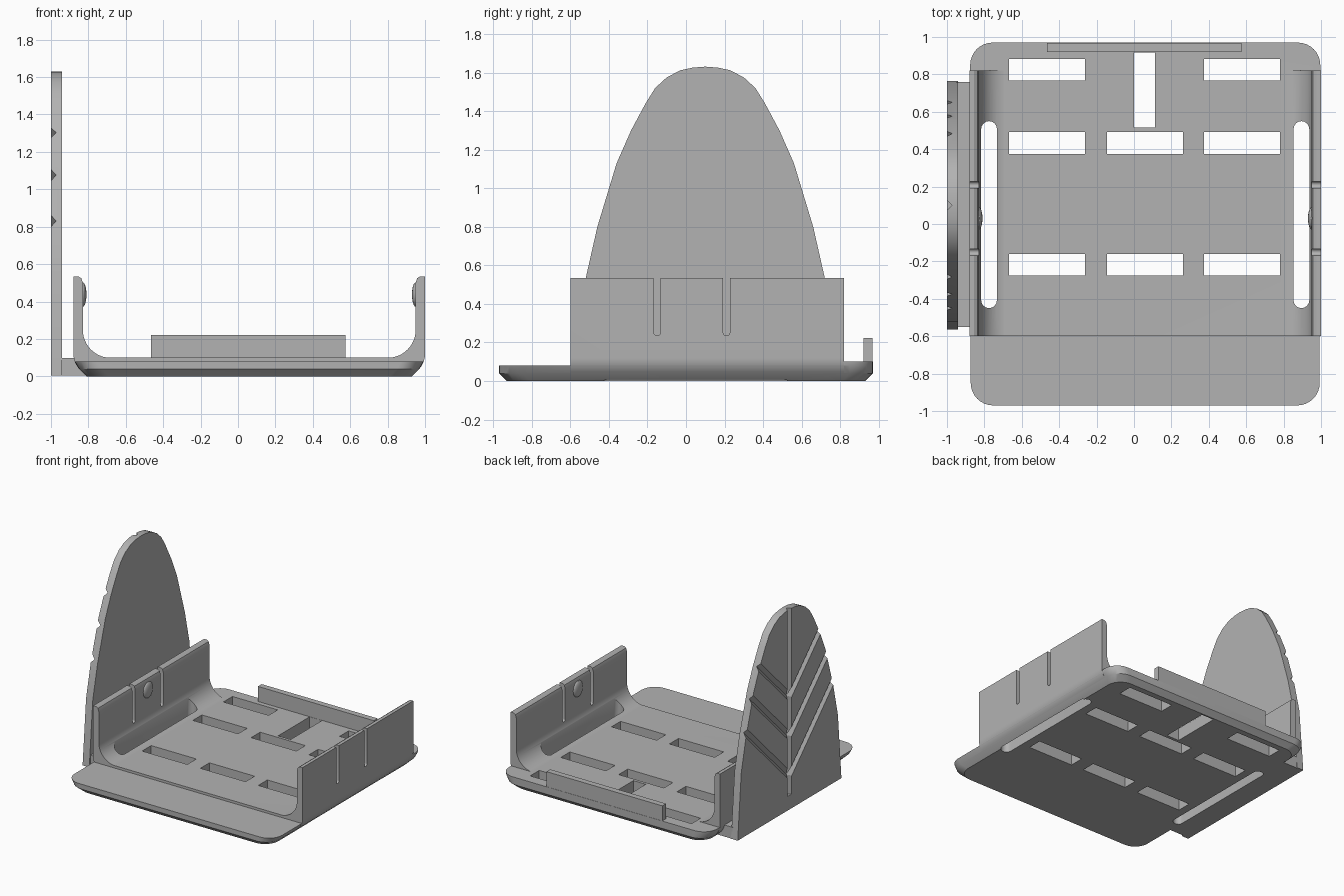
import bpy, bmesh, math
from mathutils import Matrix, Vector

cube = bpy.data.objects.get("Cube")
if cube:
    bpy.data.objects.remove(cube, do_unlink=True)

grey = bpy.data.materials.new("plain grey")
grey.use_nodes = True
COLOUR = (0.45, 0.45, 0.45, 1)
grey.diffuse_color = COLOUR
grey.node_tree.nodes["Principled BSDF"].inputs["Base Color"].default_value = COLOUR

CX = 0.06      # tray centre in x
HALF = 0.94    # tray half width
FIN_Y = 0.1    # fin centre in y


def finish(name, bm):
    bmesh.ops.recalc_face_normals(bm, faces=bm.faces)
    mesh = bpy.data.meshes.new(name)
    bm.to_mesh(mesh)
    bm.free()
    mesh.materials.append(grey)
    obj = bpy.data.objects.new(name, mesh)
    bpy.context.collection.objects.link(obj)
    return obj


def loft(name, rings):
    """Solid through matching closed rings of 3D points."""
    bm = bmesh.new()
    loops = [[bm.verts.new(p) for p in ring] for ring in rings]
    n = len(loops[0])
    for low, high in zip(loops, loops[1:]):
        for i in range(n):
            j = (i + 1) % n
            bm.faces.new((low[i], low[j], high[j], high[i]))
    bm.faces.new(loops[0])
    bm.faces.new(loops[-1])
    return finish(name, bm)


def prism(name, outline, axis, a, b):
    """Extrude a 2D outline along an axis from a to b."""
    place = {"x": lambda p, t: (t, p[0], p[1]),
             "y": lambda p, t: (p[0], t, p[1]),
             "z": lambda p, t: (p[0], p[1], t)}[axis]
    return loft(name, [[place(p, t) for p in outline] for t in (a, b)])


def box(name, x0, x1, y0, y1, z0, z1):
    return prism(name, [(x0, y0), (x1, y0), (x1, y1), (x0, y1)], "z", z0, z1)


def arc(cx, cy, r, start, end, steps=8):
    angles = [math.radians(start + (end - start) * i / steps) for i in range(steps + 1)]
    return [(cx + r * math.cos(a), cy + r * math.sin(a)) for a in angles]


def capsule(cx, low, high, r):
    return arc(cx, high - r, r, 0, 180) + arc(cx, low + r, r, 180, 360)


def rounded(hx, hy, r):
    pts = []
    for k, (sx, sy) in enumerate([(1, 1), (-1, 1), (-1, -1), (1, -1)]):
        pts += arc(sx * (hx - r), sy * (hy - r), r, 90 * k, 90 * k + 90)
    return pts


def combine(target, tool, operation):
    mod = target.modifiers.new("Combine", "BOOLEAN")
    mod.operation = operation
    mod.solver = "EXACT"
    mod.object = tool
    bpy.context.view_layer.objects.active = target
    bpy.ops.object.modifier_apply(modifier=mod.name)
    bpy.data.objects.remove(tool, do_unlink=True)


def smooth(obj):
    bpy.ops.object.select_all(action="DESELECT")
    obj.select_set(True)
    bpy.context.view_layer.objects.active = obj
    bpy.ops.object.shade_smooth_by_angle(angle=math.radians(28))


# Base plate: rounded corners and a chamfered underside
rings = []
for z, in_x, in_y in [(0, 0.07, 0.04), (0.04, 0.03, 0), (0.08, 0.007, 0), (0.1, 0.004, 0)]:
    rings.append([(CX + x, y, z) for x, y in rounded(HALF - in_x, 0.97 - in_y, 0.12)])
tray = loft("tray", rings)
combine(tray, box("front_step", -2, 2, -2, -0.6, 0.08, 1), "DIFFERENCE")

# Side walls with a fillet to the floor and a rounded foot
for s in (-1, 1):
    profile = [(HALF, 0.535), (HALF - 0.025, 0.535), (HALF - 0.042, 0.525), (HALF - 0.05, 0.5)]
    profile += arc(HALF - 0.2, 0.249, 0.15, 0, -90, 12)
    profile += [(HALF - 0.2, 0.05)]
    profile += arc(HALF - 0.12, 0.12, 0.12, -45, 0)
    wall = prism("wall", [(CX + s * u, z) for u, z in profile], "y", -0.6, 0.82)
    for y in (-0.15, 0.21):
        slit = prism("slit", capsule(y, 0.235, 0.7, 0.0175), "x",
                     CX + s * 0.8, CX + s * 1.1)
        combine(wall, slit, "DIFFERENCE")
    combine(tray, wall, "UNION")

# Bridge to the fin and the rear lip
combine(tray, box("bridge", -0.95, -0.78, -0.55, 0.76, 0.004, 0.098), "UNION")
combine(tray, box("rear_lip", -0.465, 0.575, 0.92, 0.968, 0.08, 0.222), "UNION")

# Floor openings
for y in (0.825, 0.433, -0.218):
    for x in (-0.465, 0.058, 0.578):
        if y > 0.8 and abs(x) < 0.1:
            continue
        combine(tray, box("vent", x - 0.203, x + 0.203, y - 0.058, y + 0.058, -1, 1), "DIFFERENCE")
combine(tray, box("centre_vent", 0, 0.112, 0.515, 0.918, -1, 1), "DIFFERENCE")
for s in (-1, 1):
    slot = prism("strap_slot", capsule(CX + s * 0.835, -0.45, 0.55, 0.042), "z", -0.5, 0.3)
    combine(tray, slot, "DIFFERENCE")
smooth(tray)

# Snap bumps on the inner wall faces
for s, side in ((-1, "right"), (1, "left")):
    bm = bmesh.new()
    bmesh.ops.create_uvsphere(bm, u_segments=24, v_segments=12, radius=1,
                              matrix=Matrix.Translation((CX + s * (HALF - 0.05), 0.03, 0.437))
                              @ Matrix.Diagonal((0.02, 0.06, 0.065, 1)))
    smooth(finish(side + "_snap_bump", bm))

# Tall pointed fin
half = [(0.665, 0.005), (0.62, 0.535), (0.56, 0.8), (0.46, 1.13), (0.385, 1.3), (0.31, 1.44),
        (0.26, 1.52), (0.2, 1.575), (0.13, 1.612), (0.065, 1.626)]
outline = [(FIN_Y + w, z) for w, z in half] + [(FIN_Y, 1.631)]
outline += [(FIN_Y - w, z) for w, z in reversed(half)]
fin = prism("fin", outline, "x", -1, -0.94)


def cut_groove(start, end):
    """V groove in the outer fin face between two (y, z) points."""
    a, b = (Vector((-1, *p)) for p in (start, end))
    across = (b - a).normalized().cross(Vector((1, 0, 0))) * 0.028
    deep = Vector((0.028, 0, 0))
    section = [across, deep, -across, -deep]
    combine(fin, loft("groove", [[p + q for q in section] for p in (a, b)]), "DIFFERENCE")


# Leaf-like grooves: one vein with three pairs of branches
cut_groove((FIN_Y, 0.12), (FIN_Y, 1.8))
for z in (0.28, 0.6, 0.92):
    for s in (-1, 1):
        cut_groove((FIN_Y, z), (FIN_Y + s * 0.75, z + 0.75))
smooth(fin)
